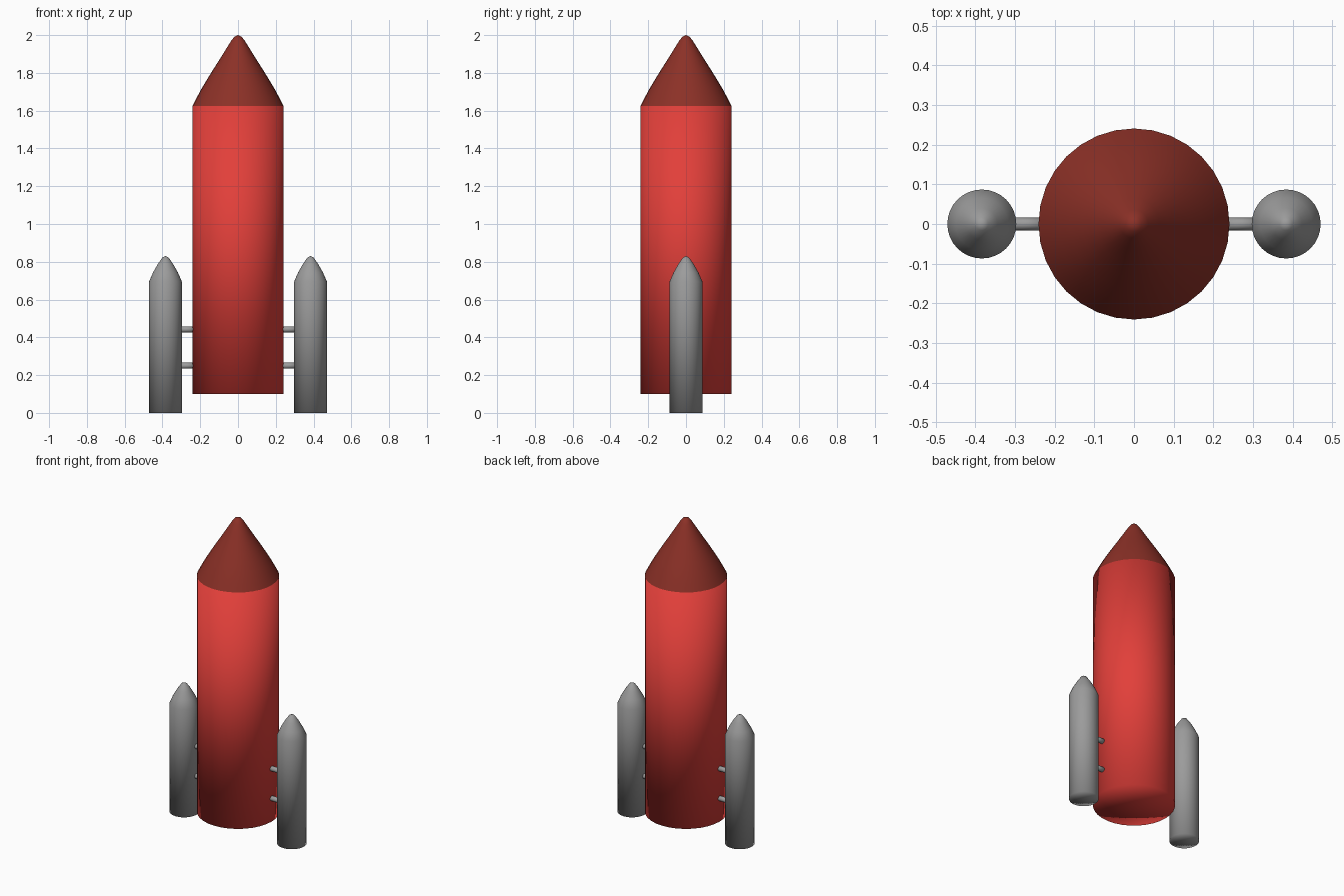
import bpy, bmesh, math

if "Cube" in bpy.data.objects:
    bpy.data.objects.remove(bpy.data.objects["Cube"])

def material(name, rgb):
    m = bpy.data.materials.new(name)
    m.diffuse_color = (*rgb, 1.0)
    m.use_nodes = True
    m.node_tree.nodes["Principled BSDF"].inputs["Base Color"].default_value = m.diffuse_color
    return m

RED = material("bright red", (0.76, 0.05, 0.042))
DARK_RED = material("dark red", (0.26, 0.03, 0.02))
GREY = material("grey", (0.33, 0.33, 0.33))

def lathe(name, profile, mat, x=0.0, sides=32):
    """Spin (radius, z) points about z; radius 0 gives a pole vertex."""
    bm = bmesh.new()
    rings = []
    for r, z in profile:
        if r == 0:
            rings.append([bm.verts.new((0, 0, z))] * sides)
        else:
            rings.append([bm.verts.new((r * math.cos(2 * math.pi * i / sides),
                                        r * math.sin(2 * math.pi * i / sides), z))
                          for i in range(sides)])
    for a, b in zip(rings, rings[1:]):
        for i in range(sides):
            j = (i + 1) % sides
            bm.faces.new(list(dict.fromkeys((a[i], a[j], b[j], b[i]))))
    bmesh.ops.recalc_face_normals(bm, faces=bm.faces)
    for f in bm.faces:
        f.smooth = True
    me = bpy.data.meshes.new(name)
    bm.to_mesh(me)
    bm.free()
    me.materials.append(mat)
    ob = bpy.data.objects.new(name, me)
    ob.location.x = x
    bpy.context.collection.objects.link(ob)
    return ob

# Main body, capped and smooth all over
lathe("body", [(0, 0.10), (0.241, 0.10), (0.241, 1.625), (0, 1.625)], RED)

# Nose cone with a small rounded tip
lathe("nose_cone", [(0.241, 1.625), (0.218, 1.67), (0.191, 1.72), (0.161, 1.77),
                    (0.130, 1.82), (0.098, 1.87), (0.064, 1.925), (0.036, 1.97),
                    (0.019, 1.992), (0, 2.0)], DARK_RED)

for side, s in (("left", -1), ("right", 1)):
    # Side boosters
    lathe(side + "_booster", [(0, 0), (0.087, 0), (0.087, 0.695), (0.066, 0.743),
                              (0.040, 0.789), (0.016, 0.823), (0, 0.83)],
          GREY, x=s * 0.384)
    # Struts joining booster to body
    for level, z in (("lower", 0.25), ("upper", 0.442)):
        strut = lathe(f"{side}_{level}_strut",
                      [(0, -0.055), (0.016, -0.055), (0.016, 0.055), (0, 0.055)],
                      GREY, x=s * 0.27, sides=16)
        strut.location.z = z
        strut.rotation_euler.y = math.pi / 2
